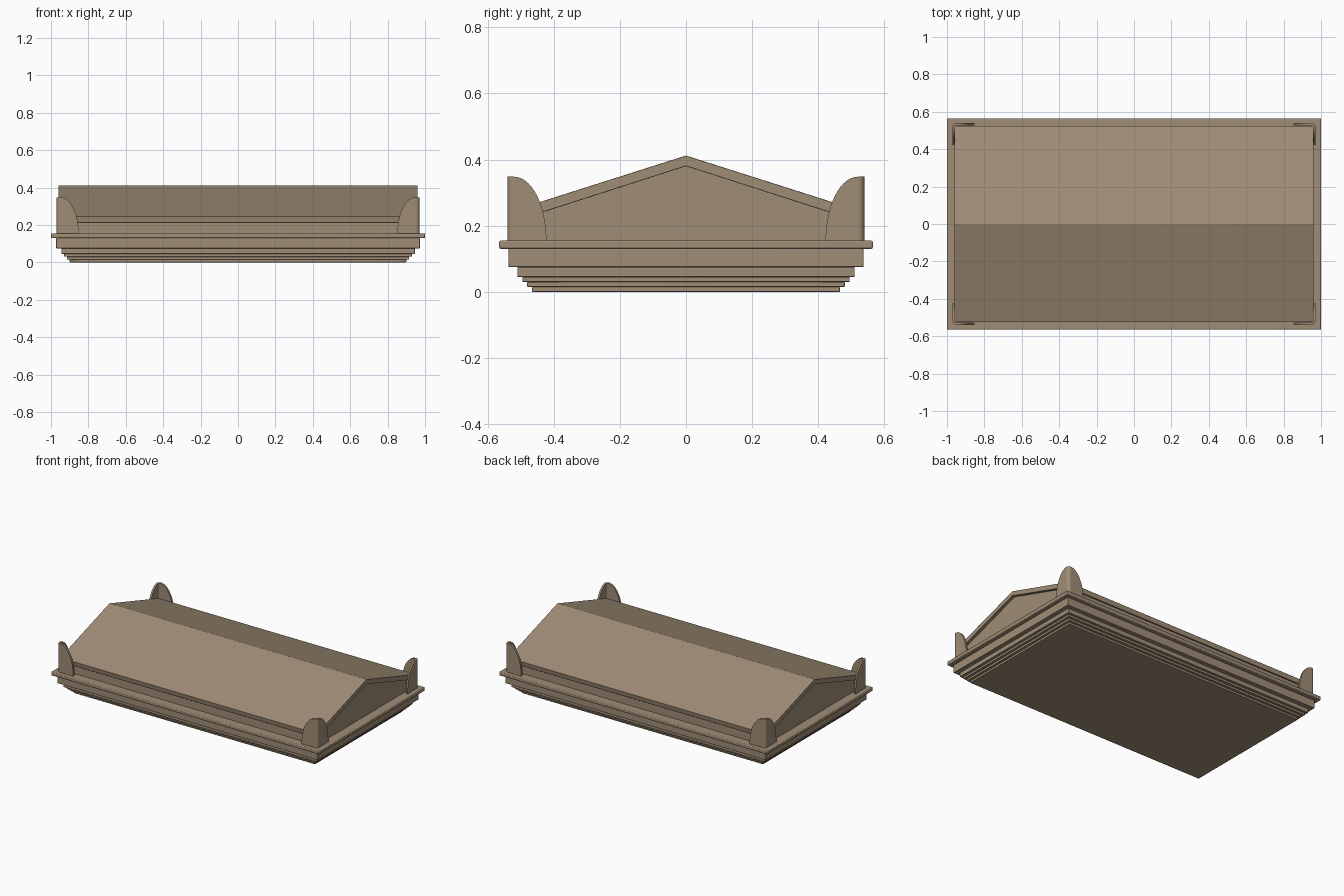
import bpy, bmesh, math

if "Cube" in bpy.data.objects:
    bpy.data.objects.remove(bpy.data.objects["Cube"])

stone = bpy.data.materials.new("tan stone")
stone.diffuse_color = (0.35, 0.265, 0.18, 1)
stone.use_nodes = True
stone.node_tree.nodes["Principled BSDF"].inputs["Base Color"].default_value = stone.diffuse_color


def finish(name, bm, bevel=0.0):
    bmesh.ops.recalc_face_normals(bm, faces=bm.faces)
    me = bpy.data.meshes.new(name)
    bm.to_mesh(me)
    bm.free()
    me.materials.append(stone)
    me.shade_smooth()
    me.set_sharp_from_angle(angle=math.radians(30))
    ob = bpy.data.objects.new(name, me)
    bpy.context.collection.objects.link(ob)
    if bevel:
        mod = ob.modifiers.new("soft edges", 'BEVEL')
        mod.width = bevel
        mod.segments = 2
    return ob


def box(name, hx, hy, z0, z1, bevel):
    bm = bmesh.new()
    bmesh.ops.create_cube(bm, size=1)
    for v in bm.verts:
        v.co = (v.co.x * 2 * hx, v.co.y * 2 * hy, z0 + (v.co.z + 0.5) * (z1 - z0))
    return finish(name, bm, bevel)


def prism(name, profile, hx, bevel=0.0):
    """Extrude a (y, z) profile along x."""
    bm = bmesh.new()
    face = bm.faces.new([bm.verts.new((-hx, y, z)) for y, z in profile])
    out = bmesh.ops.extrude_face_region(bm, geom=[face])
    for g in out["geom"]:
        if isinstance(g, bmesh.types.BMVert):
            g.co.x = hx
    return finish(name, bm, bevel)


# Stepped moulding, growing outward, topped by the cornice slab
steps = [(0.465, 0.0, 0.015), (0.48, 0.015, 0.03), (0.495, 0.03, 0.045),
         (0.51, 0.045, 0.075), (0.537, 0.075, 0.13)]
for i, (hy, z0, z1) in enumerate(steps):
    box(f"moulding_step_{i + 1}", hy + 0.435, hy, z0, z1, 0.002)
box("cornice_slab", 1.0, 0.565, 0.13, 0.155, 0.005)

# Gabled body with recessed pediment ends
prism("pediment_body", [(-0.505, 0.155), (0.505, 0.155), (0.505, 0.222),
                        (0, 0.382), (-0.505, 0.222)], 0.94)

# Pitched roof sheet
prism("roof", [(-0.525, 0.245), (-0.519, 0.213), (0, 0.38), (0.519, 0.213),
               (0.525, 0.245), (0, 0.412)], 0.96, 0.002)

# Corner ornaments: L-shaped upright plates with curved tops
R, T, LEG, H, Z = 0.02, 0.013, 0.118, 0.193, 0.155


def ornament_columns():
    """(outer, inner, height) per column, as distances from the corner."""
    n, cols = 14, []
    for i in range(n):
        a = math.pi / 2 * i / n
        u = R + (LEG - R) * math.cos(a)
        cols.append(((u, 0), (u, T), max(0.012, H * math.sin(a))))
    arc = []
    for i in range(9):
        a = math.pi / 2 * i / 8
        c, s = math.sin(a), math.cos(a)
        arc.append(((R - R * c, R - R * s),
                    (R - (R - T) * c, R - (R - T) * s), H))
    other = [((o[1], o[0]), (p[1], p[0]), h) for o, p, h in reversed(cols)]
    return cols + arc + other


for sx, xn in ((-1, "left"), (1, "right")):
    for sy, yn in ((-1, "front"), (1, "back")):
        bm = bmesh.new()
        rings = []
        for o, p, h in ornament_columns():
            ring = []
            for (u, v), z in ((o, Z), (o, Z + h), (p, Z + h), (p, Z)):
                ring.append(bm.verts.new((sx * (0.97 - u), sy * (0.54 - v), z)))
            rings.append(ring)
        for a, b in zip(rings, rings[1:]):
            for k in range(4):
                m = (k + 1) % 4
                bm.faces.new((a[k], a[m], b[m], b[k]))
        bm.faces.new(rings[0])
        bm.faces.new(rings[-1])
        finish(f"corner_ornament_{yn}_{xn}", bm)
